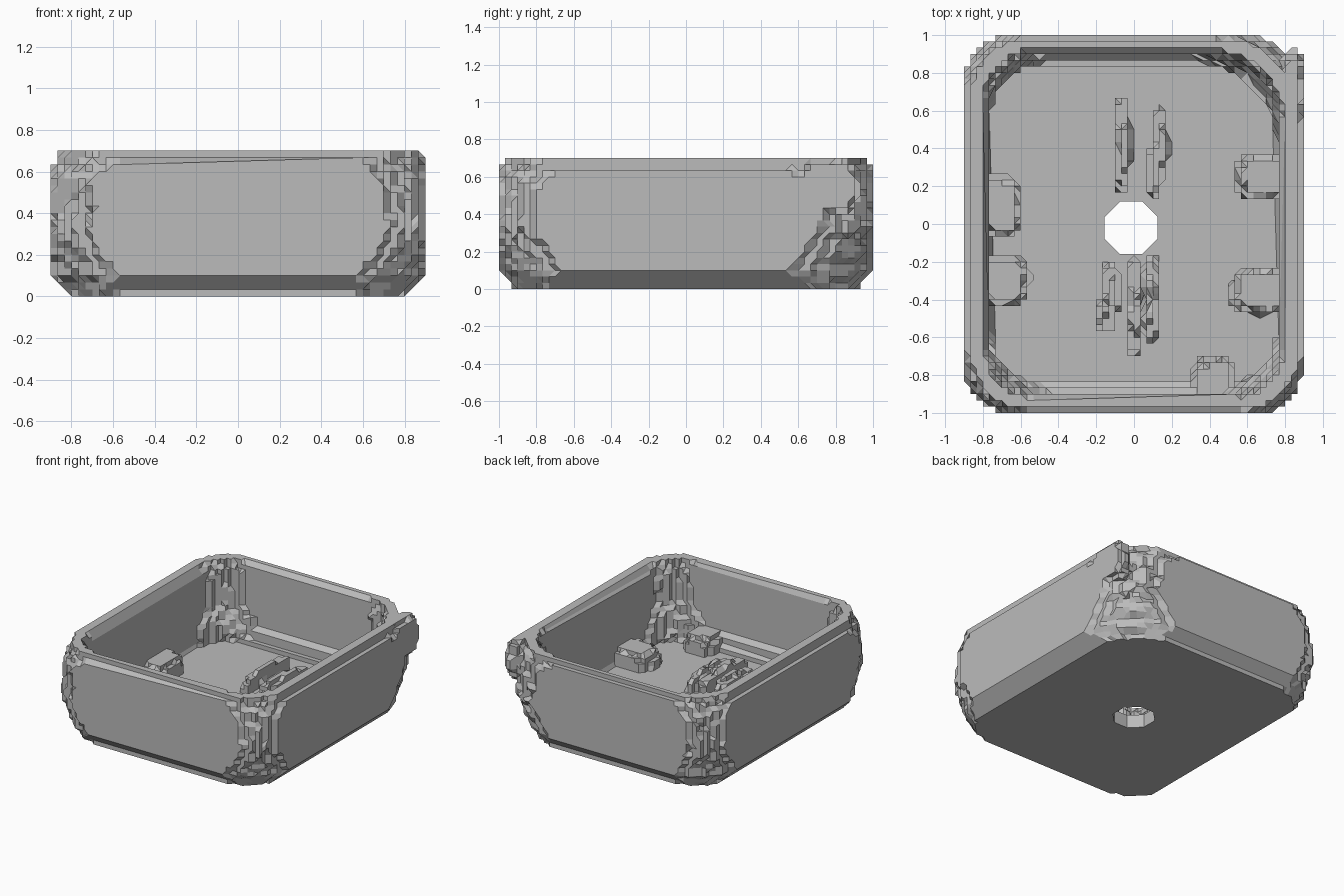
import bpy, bmesh, math
from mathutils import Vector, noise

GRID = 1 / 30          # pitch of the stepped, carved look
STEPS = 16             # segments per rounded corner
HOLE = Vector((-0.015, -0.02))
HOLE_SIZE = 0.14

if "Cube" in bpy.data.objects:
    bpy.data.objects.remove(bpy.data.objects["Cube"])

stone = bpy.data.materials.new("stone grey")
stone.use_nodes = True
GREY = (0.5, 0.5, 0.5, 1)
stone.diffuse_color = GREY
stone.node_tree.nodes["Principled BSDF"].inputs["Base Color"].default_value = GREY


def snap(p):
    """Roughen a point slightly, then pull it onto the step grid."""
    p = p + noise.noise_vector(p * 9) * 0.011
    return Vector([round(c / GRID) * GRID for c in p])


def finish(bm, name):
    """Clean the mesh and make a flat-shaded object from it."""
    bmesh.ops.remove_doubles(bm, verts=bm.verts, dist=0.0005)
    bmesh.ops.dissolve_degenerate(bm, edges=bm.edges, dist=0.0005)
    bmesh.ops.recalc_face_normals(bm, faces=bm.faces)
    mesh = bpy.data.meshes.new(name)
    bm.to_mesh(mesh)
    bm.free()
    mesh.materials.append(stone)
    obj = bpy.data.objects.new(name, mesh)
    bpy.context.collection.objects.link(obj)
    return obj


def corner_angles():
    for k in range(4):
        for j in range(STEPS + 1):
            yield k, math.radians(90 * (k + j / STEPS))


def rounded_ring(a, b, r, z):
    """Rounded rectangle; the back left corner is cut more deeply."""
    points = []
    for k, t in corner_angles():
        rad = r * 1.4 if k == 0 else r
        sx = 1 if k in (0, 3) else -1
        sy = 1 if k < 2 else -1
        p = Vector((sx * (a - rad) + rad * math.cos(t),
                    sy * (b - rad) + rad * math.sin(t), z))
        points.append(snap(p))
    return points


def hole_ring(z):
    """Octagon around the drain."""
    points = []
    for _, t in corner_angles():
        off = (t + math.pi / 8) % (math.pi / 4) - math.pi / 8
        d = HOLE_SIZE / math.cos(off)
        points.append(Vector((HOLE.x + d * math.cos(t), HOLE.y + d * math.sin(t), z)))
    return points


def wall_rings(keys):
    """Rings at fine steps between the key sections."""
    rings = [rounded_ring(*keys[0])]
    for k0, k1 in zip(keys, keys[1:]):
        span = max(abs(k1[3] - k0[3]), abs(k1[0] - k0[0]))
        n = max(1, math.ceil(span / GRID))
        for i in range(1, n + 1):
            rings.append(rounded_ring(*[p + (q - p) * i / n for p, q in zip(k0, k1)]))
    return rings


# Basin: outer wall upwards, over the rim, inner wall down to the floor
# (half width, half depth, corner radius, height)
outer = [(0.81, 0.92, 0.27, 0), (0.9, 1, 0.4, 0.1), (0.9, 1, 0.25, 0.32),
         (0.9, 1, 0.3, 0.57), (0.88, 0.985, 0.32, 0.65), (0.86, 0.97, 0.28, 0.7)]
inner = [(0.79, 0.92, 0.25, 0.7), (0.77, 0.9, 0.25, 0.62), (0.77, 0.9, 0.28, 0.4),
         (0.77, 0.9, 0.38, 0.25), (0.76, 0.87, 0.33, 0.17), (0.75, 0.83, 0.22, 0.1)]
rings = [hole_ring(0)] + wall_rings(outer) + wall_rings(inner) + [hole_ring(0.1)]
bm = bmesh.new()
loops = [[bm.verts.new(p) for p in ring] for ring in rings]
for lower, upper in zip(loops, loops[1:] + loops[:1]):
    for i in range(len(lower)):
        j = (i + 1) % len(lower)
        bm.faces.new((lower[i], lower[j], upper[j], upper[i]))
finish(bm, "basin")


def lump(name, x0, x1, y0, y1, z0, z1):
    """Boxy stepped blob filling the given bounds, never below the floor slab."""
    centre = Vector((x0 + x1, y0 + y1, z0 + z1)) / 2
    size = Vector((x1 - x0, y1 - y0, z1 - z0)) / 2
    bm = bmesh.new()
    bmesh.ops.create_uvsphere(bm, u_segments=32, v_segments=20, radius=1)
    for v in bm.verts:
        shaped = Vector([math.copysign(abs(c) ** 0.65, c) * s for c, s in zip(v.co, size)])
        v.co = snap(centre + shaped)
        v.co.z = max(v.co.z, 2 * GRID)
    finish(bm, name)


# Ridges on the floor in front of and behind the drain
ridges = [(-0.06, 0.17, 0.67), (0.11, 0.14, 0.4), (0.14, 0.25, 0.62),
          (-0.12, -0.5, -0.2), (-0.15, -0.58, -0.4),
          (0, -0.7, -0.17), (0.09, -0.63, -0.16)]
for i, (x, y0, y1) in enumerate(ridges):
    lump(f"floor_ridge_{i + 1}", x - 0.045, x + 0.045, y0, y1, 0, 0.22)

# Lumps where the walls meet the floor
wall_lumps = [(-0.83, -0.6, -0.08, 0.27), (-0.83, -0.55, -0.43, -0.16),
              (0.54, 0.83, 0.12, 0.38), (0.51, 0.83, -0.48, -0.23),
              (0.31, 0.53, -0.95, -0.7)]
for i, bounds in enumerate(wall_lumps):
    lump(f"wall_lump_{i + 1}", *bounds, 0, 0.24)

# Lug on the rim at the back left corner
lump("rim_lug", 0.77, 0.9, 0.6, 0.92, 0.4, 0.7)
